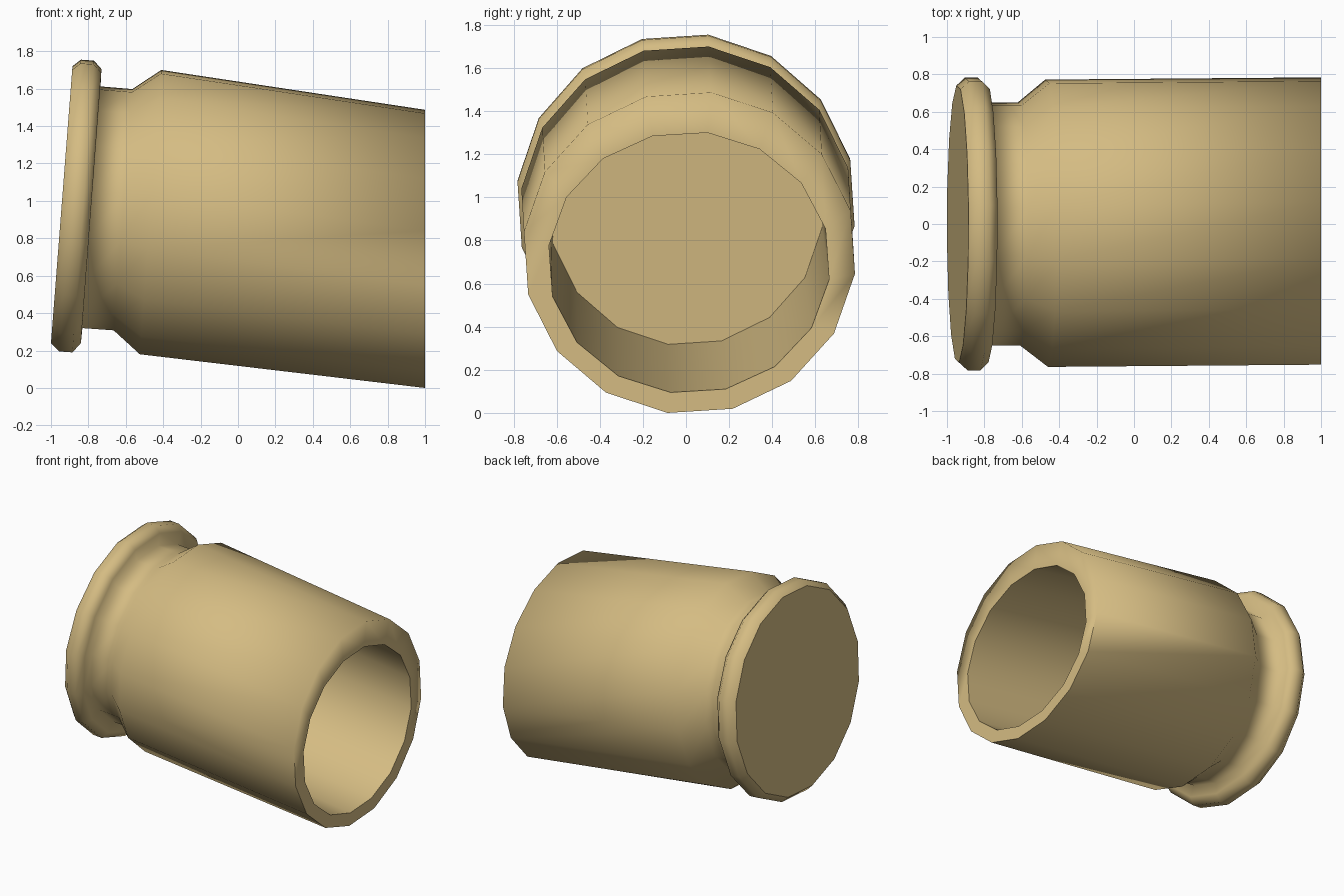
import bpy, bmesh, math
from mathutils import Vector

SIDES = 16
PHASE = math.radians(7.5)

old = bpy.data.objects.get("Cube")
if old:
    bpy.data.objects.remove(old)

# Brass colour
brass = bpy.data.materials.new("brass")
brass.use_nodes = True
colour = (0.66, 0.50, 0.225, 1)
brass.diffuse_color = colour
shader = next(n for n in brass.node_tree.nodes if n.type == 'BSDF_PRINCIPLED')
shader.inputs["Base Color"].default_value = colour


def add_ring(bm, top, bottom, half_width, y=0.0):
    """Tilted ellipse given by its highest and lowest (x, z) points."""
    top, bottom = Vector((top[0], y, top[1])), Vector((bottom[0], y, bottom[1]))
    centre = (top + bottom) / 2
    stretch = 1 / math.cos(PHASE)
    up = (top - centre) * stretch
    side = Vector((0, half_width * stretch, 0))
    angles = [PHASE + math.tau * i / SIDES for i in range(SIDES)]
    return [bm.verts.new(centre + up * math.cos(a) + side * math.sin(a)) for a in angles]


def bridge(bm, a, b):
    return [bm.faces.new((a[i], b[i], b[i - SIDES + 1], a[i - SIDES + 1]))
            for i in range(SIDES)]


# Rings in order: base rim, neck, shoulder, mouth, then the hollow inside
sections = [
    ((-0.885, 1.72), (-1.0, 0.24), 0.74),
    ((-0.84, 1.755), (-0.955, 0.195), 0.782),
    ((-0.77, 1.75), (-0.885, 0.19), 0.782),
    ((-0.73, 1.705), (-0.84, 0.24), 0.74),
    ((-0.735, 1.612), (-0.832, 0.32), 0.65),
    ((-0.565, 1.598), (-0.665, 0.308), 0.65),
    ((-0.41, 1.70), (-0.525, 0.18), 0.768, 0.004),
    ((1.0, 1.487), (1.0, 0.0), 0.768, 0.016),
    ((1.0, 1.30), (1.0, 0.095), 0.65, 0.014),
    ((-0.56, 1.57), (-0.66, 0.318), 0.632),
]
bm = bmesh.new()
rings = [add_ring(bm, *s) for s in sections]
for a, b in zip(rings, rings[1:]):
    bridge(bm, a, b)
base = bm.faces.new(rings[0])
floor = bm.faces.new(rings[-1])
bmesh.ops.recalc_face_normals(bm, faces=bm.faces)

# Crisp edges around the base disc, inner lip and inner floor; the rest is smooth
inner_lip = set(rings[-2])
crisp = set(base.edges) | set(floor.edges)
crisp |= {e for e in bm.edges if all(v in inner_lip for v in e.verts)}
for f in bm.faces:
    f.smooth = True
for e in bm.edges:
    e.smooth = e not in crisp and e.calc_face_angle(0) < math.radians(90)

mesh = bpy.data.meshes.new("casing")
bm.to_mesh(mesh)
bm.free()
mesh.materials.append(brass)
casing = bpy.data.objects.new("casing", mesh)
bpy.context.collection.objects.link(casing)
